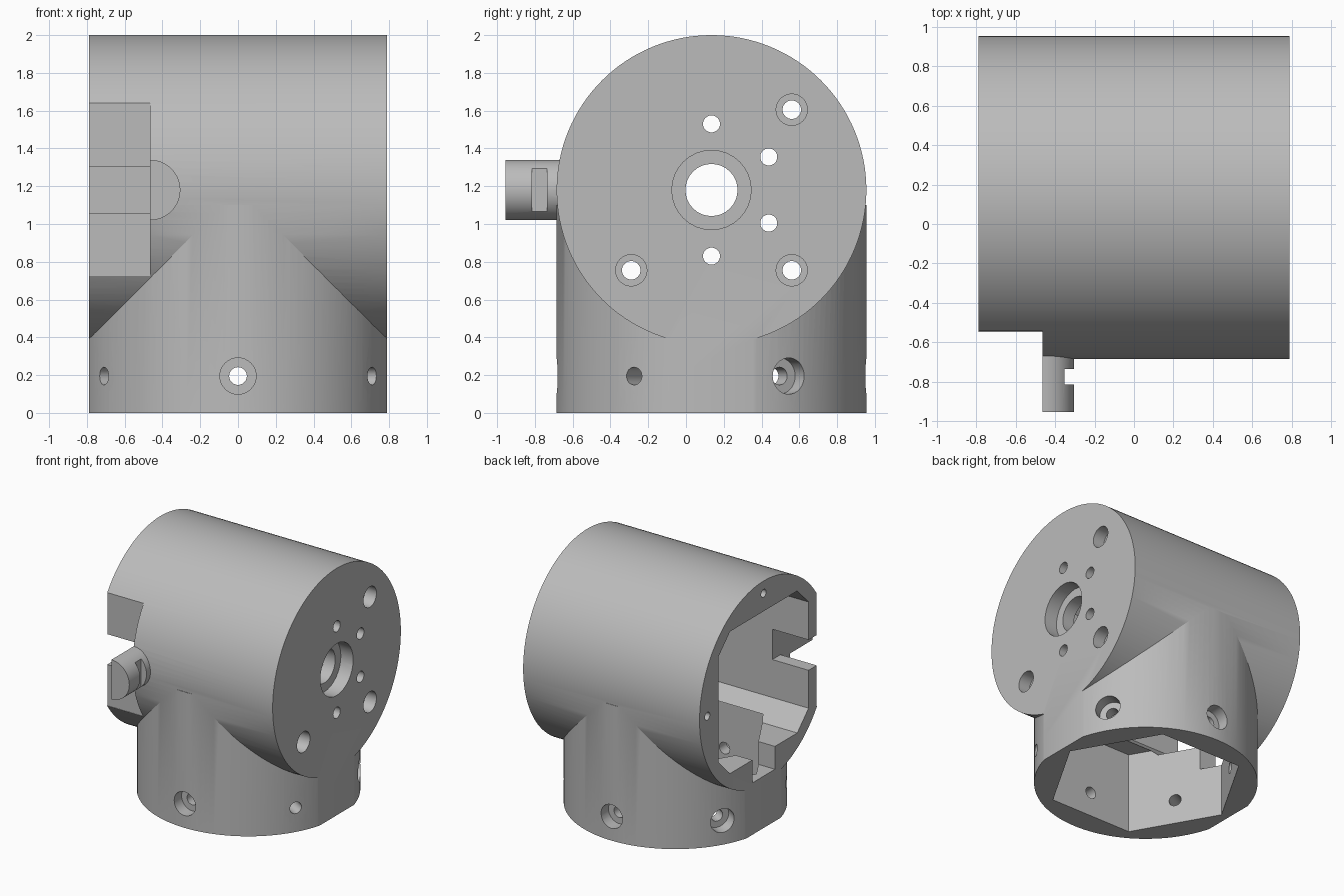
import bpy, bmesh, math
from mathutils import Matrix, Vector

if "Cube" in bpy.data.objects:
    bpy.data.objects.remove(bpy.data.objects["Cube"])

CY, CZ, R, HX = 0.135, 1.18, 0.82, 0.79   # body axis, radius, half length


def make(name, bm, matrix=None):
    if matrix:
        bm.transform(matrix)
    bmesh.ops.recalc_face_normals(bm, faces=bm.faces)
    me = bpy.data.meshes.new(name)
    bm.to_mesh(me)
    bm.free()
    ob = bpy.data.objects.new(name, me)
    bpy.context.collection.objects.link(ob)
    return ob


def box(x0, x1, y0, y1, z0, z1, name="cutter"):
    bm = bmesh.new()
    size = Matrix.Diagonal((x1 - x0, y1 - y0, z1 - z0, 1))
    mid = Matrix.Translation(((x0 + x1) / 2, (y0 + y1) / 2, (z0 + z1) / 2))
    bmesh.ops.create_cube(bm, size=1, matrix=mid @ size)
    return make(name, bm)


def rod(start, end, r, n=32, name="cutter", turn=0.0):
    """Prism with n sides between two points."""
    a, b = Vector(start), Vector(end)
    bm = bmesh.new()
    bmesh.ops.create_cone(bm, cap_ends=True, segments=n, radius1=r, radius2=r, depth=(b - a).length)
    rot = (b - a).to_track_quat('Z', 'Y').to_matrix().to_4x4()
    return make(name, bm, Matrix.Translation((a + b) / 2) @ rot @ Matrix.Rotation(turn, 4, 'Z'))


def boolean(target, tool, op='DIFFERENCE'):
    mod = target.modifiers.new("bool", 'BOOLEAN')
    mod.operation, mod.solver, mod.object = op, 'EXACT', tool
    bpy.context.view_layer.objects.active = target
    bpy.ops.object.modifier_apply(modifier=mod.name)
    bpy.data.objects.remove(tool)


# Two crossing cylinders trimmed to the flat end faces
body = rod((-1, CY, CZ), (1, CY, CZ), R, 128, "joint_housing")
boolean(body, rod((0, CY, 0), (0, CY, 1.1), R, 128), 'UNION')
boolean(body, box(-HX, HX, -2, 2, -1, 3), 'INTERSECT')

# Flat pad on the front and the cable spout beside it
SX = -0.465
boolean(body, box(-1, SX, -1, -0.544, 0.725, 1.64))
spout = rod((SX, -0.955, CZ), (SX, -0.60, CZ), 0.16, 48, "spout")
boolean(spout, box(-1, SX, -2, 0, 0, 2))
boolean(spout, box(-0.352, 0, -0.815, -0.735, 1, 1.4))
boolean(body, spout, 'UNION')

# Main cavity, open on the left end: a square with chamfered corners
A, B = 0.575, 0.43
outline = [(A, B), (B, A), (-B, A), (-A, B), (-A, -B), (-B, -A), (B, -A), (A, -B)]
bm = bmesh.new()
face = bm.faces.new([bm.verts.new((-1, CY + y, CZ + z)) for y, z in outline])
ext = bmesh.ops.extrude_face_region(bm, geom=[face])
bmesh.ops.translate(bm, vec=(1.58, 0, 0), verts=[v for v in ext["geom"] if isinstance(v, bmesh.types.BMVert)])
boolean(body, make("cutter", bm))

# Six-sided socket from below, and the notch joining it to the open end
bm = bmesh.new()
ring = [(0.725 * math.cos(i * math.pi / 3), CY + 0.725 * math.sin(i * math.pi / 3)) for i in range(6)]
face = bm.faces.new([bm.verts.new((x, y, -0.1)) for x, y in ring])
ext = bmesh.ops.extrude_face_region(bm, geom=[face])
bmesh.ops.translate(bm, vec=(0, 0, 0.75), verts=[v for v in ext["geom"] if isinstance(v, bmesh.types.BMVert)])
boolean(body, make("cutter", bm))
boolean(body, box(-1, -0.6, CY - 0.145, CY + 0.145, 0.42, 0.66))

# Rounded cable slot through the front wall and spout
boolean(body, rod((SX, -1.1, CZ), (SX, -0.3, CZ), 0.123, 48))
boolean(body, box(-1, SX, -1.1, -0.3, CZ - 0.123, CZ + 0.123))

# Pad screws with six-sided nut pockets on the inside
for s in (-1, 1):
    z = CZ + 0.218 * s
    boolean(body, rod((-0.63, -0.7, z), (-0.63, -0.3, z), 0.037, 24))
    boolean(body, rod((-0.63, -0.485, z), (-0.63, -0.3, z), 0.075, 6))

# Counterbored screws around the base
for i in range(6):
    a = math.pi / 2 + i * math.pi / 3
    at = lambda d: (d * math.cos(a), CY + d * math.sin(a), 0.195)
    boolean(body, rod(at(0.5), at(1), 0.047, 24))
    boolean(body, rod(at(0.72), at(1), 0.096, 32))

# Right end plate: shaft bore, bolt circle and four counterbored corner bolts
def end_hole(y, z, r, x0=0.4, x1=1.0):
    boolean(body, rod((x0, CY + y, CZ + z), (x1, CY + y, CZ + z), r, 32))

end_hole(0, 0, 0.138)
end_hole(0, 0, 0.21, 0.68)
for i in range(6):
    a = math.pi / 2 + i * math.pi / 3
    end_hole(0.35 * math.cos(a), 0.35 * math.sin(a), 0.045)
for sy in (-1, 1):
    for sz in (-1, 1):
        end_hole(0.425 * sy, 0.425 * sz, 0.049)
        end_hole(0.425 * sy, 0.425 * sz, 0.083, 0.69)

# Cover screw holes in the left rim
for y, z in ((0, 0.72), (0.72, 0)):
    end_hole(y, z, 0.032, -1, -0.5)

grey = bpy.data.materials.new("plain grey")
grey.diffuse_color = (0.5, 0.5, 0.5, 1)
grey.use_nodes = True
grey.node_tree.nodes["Principled BSDF"].inputs["Base Color"].default_value = grey.diffuse_color
body.data.materials.clear()
body.data.materials.append(grey)
for p in body.data.polygons:
    p.material_index = 0
bpy.ops.object.select_all(action='DESELECT')
body.select_set(True)
bpy.context.view_layer.objects.active = body
bpy.ops.object.shade_smooth_by_angle(angle=math.radians(25))
